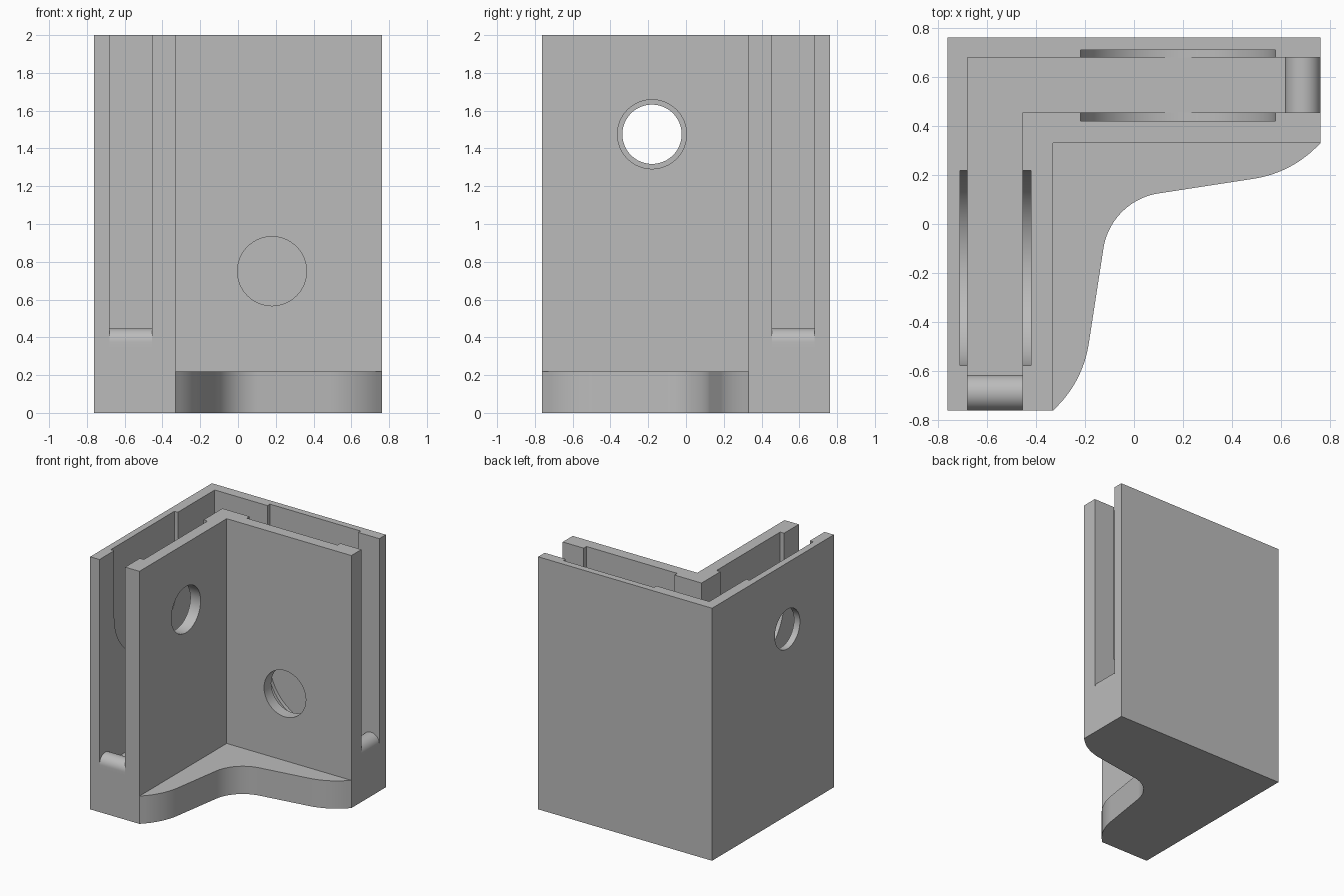
import bpy, bmesh, math
from math import pi, cos, sin

cube = bpy.data.objects.get("Cube")
if cube:
    bpy.data.objects.remove(cube, do_unlink=True)

grey = bpy.data.materials.new("plain grey")
grey.use_nodes = True
GREY = (0.5, 0.5, 0.5, 1)
grey.diffuse_color = GREY
grey.node_tree.nodes["Principled BSDF"].inputs["Base Color"].default_value = GREY

H = 0.762                        # half width of the bracket
INNER = 0.33                     # inside face of both walls
SLOT_IN, SLOT_OUT = 0.455, 0.68  # slot between the inner and outer skins
FLOOR = 0.35                     # slot floor
CENTRE = 0.18                    # hole position along each wall

# Maps (along wall, depth, height) onto the two mirrored walls, or a plan outline
PLACE = {
    "back": lambda u, v, d: (u, d, v),
    "left": lambda u, v, d: (-d, -u, v),
    "plan": lambda u, v, d: (u, v, d),
}


def prism(name, outline, lo, hi, side="plan"):
    """Extrude a 2D outline between two depths."""
    place = PLACE[side]
    bm = bmesh.new()
    rings = [[bm.verts.new(place(u, v, d)) for u, v in outline] for d in (lo, hi)]
    for ring in rings:
        bm.faces.new(ring)
    n = len(outline)
    for i in range(n):
        j = (i + 1) % n
        bm.faces.new((rings[0][i], rings[0][j], rings[1][j], rings[1][i]))
    bmesh.ops.recalc_face_normals(bm, faces=bm.faces)
    mesh = bpy.data.meshes.new(name)
    bm.to_mesh(mesh)
    bm.free()
    mesh.materials.append(grey)
    obj = bpy.data.objects.new(name, mesh)
    bpy.context.collection.objects.link(obj)
    return obj


def arc(cx, cy, r, a0, a1, n=32):
    return [(cx + r * cos(a0 + (a1 - a0) * i / n), cy + r * sin(a0 + (a1 - a0) * i / n))
            for i in range(n + 1)]


def ell(near, far, end):
    """L-shaped plan outline following both walls."""
    return [(-far, far), (-far, -end), (-near, -end), (-near, near), (end, near), (end, far)]


def cut(target, cutter):
    mod = target.modifiers.new(cutter.name, "BOOLEAN")
    mod.operation = "DIFFERENCE"
    mod.solver = "EXACT"
    mod.object = cutter
    bpy.context.view_layer.objects.active = target
    bpy.ops.object.modifier_apply(modifier=mod.name)
    bpy.data.objects.remove(cutter, do_unlink=True)


# Corner walls with the panel slot
walls = prism("corner_walls", ell(INNER, H, H), 0, 2)
cut(walls, prism("slot_cutter", ell(SLOT_IN, SLOT_OUT, 1), FLOOR, 2.1))

# Round-bottomed recesses and round holes in each wall
for side, height in (("back", 0.75), ("left", 1.475)):
    recess = arc(CENTRE, height, 0.398, pi, 2 * pi) + [(CENTRE + 0.398, 2.1), (CENTRE - 0.398, 2.1)]
    cut(walls, prism("recess_cutter", recess, 0.42, 0.71, side))
    hole = arc(CENTRE, height, 0.183, 0, 2 * pi, 64)[:-1]
    cut(walls, prism("inner_hole_cutter", hole, 0.2, 0.56, side))
small_hole = arc(CENTRE, 1.475, 0.157, 0, 2 * pi, 64)[:-1]
cut(walls, prism("outer_hole_cutter", small_hole, 0.56, 0.9, "left"))

# Rounded retaining lips at the open slot ends
R = 0.073
lip = [(H - 2 * R, FLOOR), (H, FLOOR)] + arc(H - R, 0.375, R, 0, pi, 24)
lips = [prism(side + "_slot_lip", lip, SLOT_IN, SLOT_OUT, side) for side in ("back", "left")]

# Curved foot plate: half of the edge is drawn, then mirrored across the diagonal
tilt = math.atan2(0.152, 0.988)
flare_r = 0.46
flare_x, flare_y = 0.49 - flare_r * sin(tilt), 0.185 + flare_r * cos(tilt)
end_angle = math.atan2(INNER - flare_y, H - flare_x)
half = [(H, INNER)] + arc(flare_x, flare_y, flare_r, end_angle, tilt - pi / 2, 16)[1:]
half += arc(0.141, -0.141, 0.269, pi / 2 + tilt, 3 * pi / 4, 16)
edge = half + [(-y, -x) for x, y in reversed(half[:-1])]
foot = prism("foot_plate", edge + [(-INNER, INNER)], 0, 0.22)

# Remove the foot faces hidden against the walls
bm = bmesh.new()
bm.from_mesh(foot.data)
hidden = [f for f in bm.faces
          if all(abs(v.co.x + INNER) < 1e-4 for v in f.verts)
          or all(abs(v.co.y - INNER) < 1e-4 for v in f.verts)]
bmesh.ops.delete(bm, geom=hidden, context="FACES")
bm.to_mesh(foot.data)
bm.free()

# Smooth the curves and keep the edges crisp
bpy.ops.object.select_all(action="DESELECT")
for obj in [walls, foot] + lips:
    obj.select_set(True)
bpy.context.view_layer.objects.active = walls
bpy.ops.object.shade_smooth_by_angle(angle=math.radians(30))
